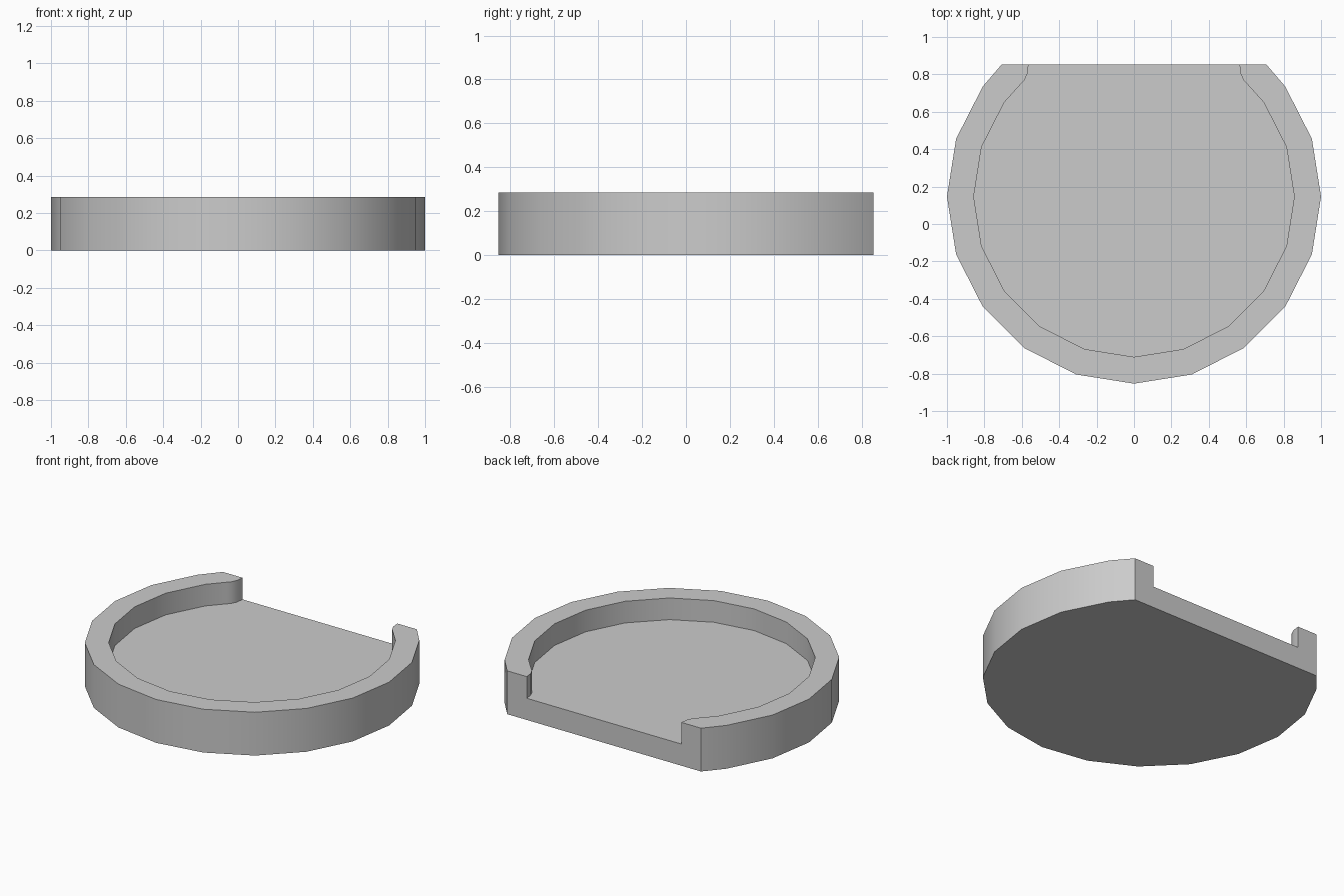
import bpy, bmesh
from math import radians, sin, cos

if "Cube" in bpy.data.objects:
    bpy.data.objects.remove(bpy.data.objects["Cube"])

HEIGHT, FLOOR, WALL = 0.2857, 0.1429, 0.1429
BACK = 0.8536
CY = BACK - sin(radians(45))


def arc(r, degs):
    return [(r * cos(radians(a)), CY + r * sin(radians(a))) for a in degs]


# Plan outlines, running clockwise from the back right corner to the back left
ring = range(36, -217, -18)
outer = arc(1.0, [45, *ring, -225])
lip = [(cos(radians(45)) - WALL, BACK), (0.570, 0.803), (0.587, 0.767), (0.609, 0.744)]
inner = lip + arc(1.0 - WALL, ring) + [(-x, y) for x, y in reversed(lip)]

bm = bmesh.new()


def level(points, z):
    return [bm.verts.new((x, y, z)) for x, y in points]


def walls(low, high):
    for i in range(len(low) - 1):
        bm.faces.new((low[i], low[i + 1], high[i + 1], high[i]))


o_low, o_top = level(outer, 0), level(outer, HEIGHT)
i_low, i_top = level(inner, FLOOR), level(inner, HEIGHT)

# Outer and inner rim walls
walls(o_low, o_top)
walls(i_low, i_top)
# Underside, recessed floor and rim top
bm.faces.new(o_low)
bm.faces.new(i_low)
bm.faces.new(o_top + i_top[::-1])
# Flat open back
bm.faces.new((o_low[0], o_low[-1], o_top[-1], i_top[-1],
              i_low[-1], i_low[0], i_top[0], o_top[0]))
bmesh.ops.recalc_face_normals(bm, faces=bm.faces[:])

mesh = bpy.data.meshes.new("tray")
bm.to_mesh(mesh)
bm.free()
tray = bpy.data.objects.new("tray", mesh)
bpy.context.collection.objects.link(tray)
bpy.context.view_layer.objects.active = tray
tray.select_set(True)
bpy.ops.object.shade_smooth_by_angle(angle=radians(35))
